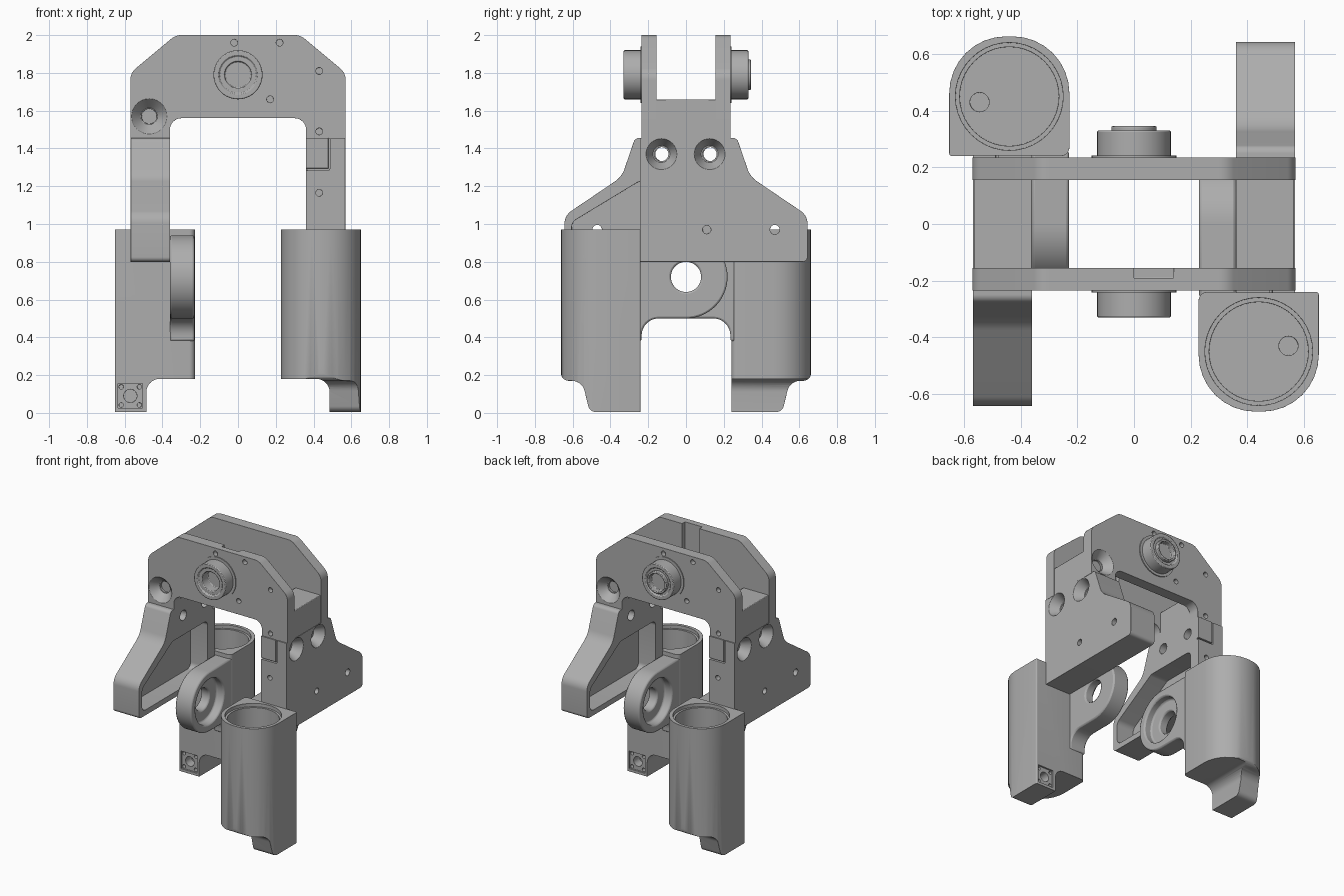
import bpy, bmesh, math
from mathutils import Vector

cube = bpy.data.objects.get("Cube")
if cube:
    bpy.data.objects.remove(cube, do_unlink=True)

grey = bpy.data.materials.new("machined grey")
grey.use_nodes = True
grey.diffuse_color = (0.42, 0.42, 0.42, 1)
grey.node_tree.nodes["Principled BSDF"].inputs["Base Color"].default_value = grey.diffuse_color

# Maps profile coordinates (u, v) and depth w to space, per extrusion axis
PLACE = {"x": lambda u, v, w: (w, u, v),
         "y": lambda u, v, w: (u, w, v),
         "z": lambda u, v, w: (u, v, w)}


def rounded(corners, steps=8):
    """Outline from corners (u, v) or (u, v, radius)."""
    out = []
    for i, c in enumerate(corners):
        p = Vector(c[:2])
        if len(c) == 2:
            out.append(p)
            continue
        a = (Vector(corners[i - 1][:2]) - p).normalized()
        b = (Vector(corners[(i + 1) % len(corners)][:2]) - p).normalized()
        half = a.angle(b) / 2
        centre = p + (a + b).normalized() * c[2] / math.sin(half)
        start = p + a * c[2] / math.tan(half) - centre
        end = p + b * c[2] / math.tan(half) - centre
        turn = math.atan2(start.x * end.y - start.y * end.x, start.dot(end))
        for k in range(steps + 1):
            t = turn * k / steps
            out.append(centre + Vector((start.x * math.cos(t) - start.y * math.sin(t),
                                        start.x * math.sin(t) + start.y * math.cos(t))))
    return out


def loft(name, axis, first, second, lo, hi):
    bm = bmesh.new()
    rings = [[bm.verts.new(PLACE[axis](p[0], p[1], w)) for p in ring]
             for ring, w in ((first, lo), (second, hi))]
    bm.faces.new(rings[0])
    bm.faces.new(rings[1])
    n = len(first)
    for i in range(n):
        j = (i + 1) % n
        bm.faces.new((rings[0][i], rings[0][j], rings[1][j], rings[1][i]))
    bmesh.ops.recalc_face_normals(bm, faces=bm.faces)
    mesh = bpy.data.meshes.new(name)
    bm.to_mesh(mesh)
    bm.free()
    mesh.materials.append(grey)
    obj = bpy.data.objects.new(name, mesh)
    bpy.context.collection.objects.link(obj)
    return obj


def prism(name, axis, corners, lo, hi):
    pts = rounded(corners)
    return loft(name, axis, pts, pts, lo, hi)


def disc(name, axis, u, v, lo, hi, r1, r2=None, n=40):
    ring = lambda r: [(u + r * math.cos(math.tau * k / n), v + r * math.sin(math.tau * k / n))
                      for k in range(n)]
    return loft(name, axis, ring(r1), ring(r1 if r2 is None else r2), lo, hi)


def box(name, axis, u0, v0, u1, v1, lo, hi):
    return prism(name, axis, [(u0, v0), (u1, v0), (u1, v1), (u0, v1)], lo, hi)


def cut(obj, *cutters):
    bpy.context.view_layer.objects.active = obj
    for c in cutters:
        m = obj.modifiers.new("cut", "BOOLEAN")
        m.operation, m.solver, m.object = "DIFFERENCE", "EXACT", c
        bpy.ops.object.modifier_apply(modifier=m.name)
        bpy.data.objects.remove(c, do_unlink=True)


def finish(obj, bevel=0.008, twin=True):
    """Soften the edges and add the half-turn twin on the far side."""
    if bevel:
        m = obj.modifiers.new("soft edges", "BEVEL")
        m.width, m.segments, m.limit_method = bevel, 2, "ANGLE"
        m.angle_limit = math.radians(40)
    bpy.ops.object.select_all(action="DESELECT")
    obj.select_set(True)
    bpy.context.view_layer.objects.active = obj
    bpy.ops.object.shade_smooth_by_angle(angle=math.radians(35))
    if twin:
        other = obj.copy()
        other.name = obj.name.replace("front", "rear")
        other.rotation_euler.z = math.pi
        bpy.context.collection.objects.link(other)


# Arched yoke plate
outline = [(-.57, 1.45), (-.57, 1.8, .08), (-.33, 2, .08), (.33, 2, .08), (.57, 1.8, .08),
           (.57, 1.45), (.36, 1.45), (.36, 1.56, .06), (-.36, 1.56, .06), (-.36, 1.45)]
for side in ("front", "rear"):
    plate = prism(side + "_yoke_plate", "y", outline, -.235, -.155)
    cut(plate, disc("sink", "y", -.47, 1.57, -.24, -.18, .098, .045),
        disc("hole", "y", -.47, 1.57, -.2, -.165, .04))
    cut(plate, *[disc("hole", "y", x, z, -.25, -.2, .018, n=16) for x, z in
                 ((-.02, 1.96), (.22, 1.96), (.43, 1.81), (.17, 1.66), (.43, 1.49))])
    if side == "front":
        cut(plate, prism("channel", "y", [(0, 2.1), (.14, 2.1), (.14, 1.6), (0, 1.6)], -.19, -.1))
    else:
        plate.rotation_euler.z = math.pi
    finish(plate, .006, twin=False)

# Pivot boss on the yoke
flange = disc("front_pivot_flange", "y", 0, 1.79, -.242, -.23, .15)
finish(flange, 0)
boss = disc("front_pivot_boss", "y", 0, 1.79, -.33, -.23, .13)
cut(boss, disc("bore", "y", 0, 1.79, -.4, -.32, .1), disc("bore", "y", 0, 1.79, -.4, -.25, .07))
finish(boss)
cap = disc("rear_pivot_collar", "y", 0, 1.79, .3, .345, .08)
cut(cap, disc("bore", "y", 0, 1.79, .31, .4, .065))
finish(cap, .004, twin=False)

# Block joining the two yoke plates
spacer = box("front_yoke_spacer", "x", -.16, 1.45, .16, 1.66, .36, .565)
finish(spacer, .004)

# Flared side arm with a pocket on its inner face
arm = prism("front_side_arm", "x",
            [(-.243, .8), (.643, .8, .025), (.643, 1.045, .08), (.34, 1.25, .13),
             (.27, 1.455, .03), (-.243, 1.455)], .36, .568)
cut(arm, prism("pocket", "x", [(-.16, .84, .04), (.605, .84, .04), (.605, 1.01, .05),
                               (.25, 1.225, .05), (-.16, 1.225, .04)], .3, .5))
for y in (-.13, .125):
    cut(arm, disc("sink", "x", y, 1.37, .5, .58, .045, .088),
        disc("hole", "x", y, 1.37, .3, .6, .037))
cut(arm, disc("hole", "x", .47, .97, .3, .6, .025, n=20),
    disc("hole", "x", .11, .97, .53, .6, .022, n=20),
    disc("hole", "y", .43, 1.165, -.3, -.2, .018, n=16),
    box("seam", "y", .35, 1.285, .485, 1.295, -.3, -.225),
    box("seam", "y", .478, 1.29, .488, 1.46, -.3, -.225))
finish(arm, .006)

# Cup housing with a stepped foot
cup = prism("front_cup_housing", "z", [(.228, -.662, .2), (.652, -.662, .2),
                                       (.652, -.24, .01), (.228, -.24, .03)], .005, .97)
cut(cup, prism("inner_step", "y", [(.1, -.1), (.485, -.1), (.485, .18, .07), (.1, .18)], -.9, -.1),
    prism("foot_curve", "x", [(-.9, -.1), (-.45, -.1), (-.45, .005), (-.51, .005, .04),
                              (-.55, .17, .07), (-.662, .17, .04), (-.662, .3), (-.9, .3)], .1, .9),
    disc("bore", "z", .44, -.45, .25, .985, .175),
    disc("rim", "z", .44, -.45, .945, 1.0, .19),
    disc("drain", "z", .545, -.43, .15, .3, .034, n=20))

# Socket in the foot
cut(cup, box("socket", "y", .505, .025, .635, .155, -.252, -.2),
    disc("hole", "y", .57, .09, -.32, -.2, .035, n=24))
cut(cup, *[disc("hole", "y", .57 + a, .09 + b, -.28, -.2, .012, n=12)
           for a in (-.048, .048) for b in (-.048, .048)])
finish(cup, .006)

# Round knuckle reaching from the cup to the pivot axis
arc = [(.22 * math.cos(math.radians(a)), .72 + .22 * math.sin(math.radians(a)))
       for a in range(-90, 91, 6)]
knuckle = prism("front_knuckle", "x", [(-.26, .94), (-.26, .38), (-.235, .38), (-.235, .5, .09)] + arc,
                .23, .36)
cut(knuckle, disc("recess", "x", 0, .72, .2, .29, .165), disc("hole", "x", 0, .72, .1, .5, .08))
finish(knuckle, .01)
